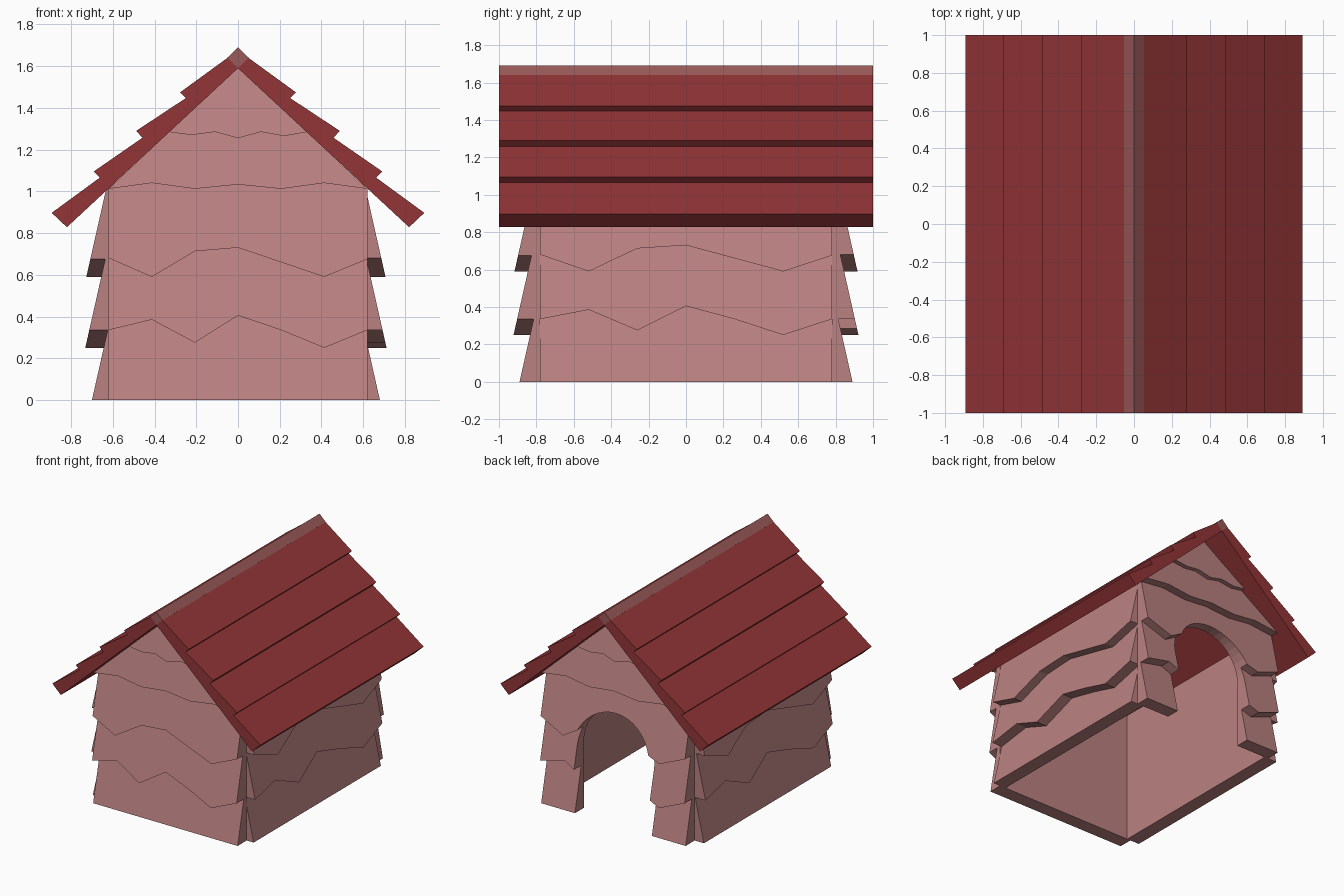
import bpy, bmesh, math
from mathutils import Matrix

if "Cube" in bpy.data.objects:
    bpy.data.objects.remove(bpy.data.objects["Cube"])


def material(name, rgb):
    m = bpy.data.materials.new(name)
    m.diffuse_color = (*rgb, 1)
    m.use_nodes = True
    m.node_tree.nodes["Principled BSDF"].inputs["Base Color"].default_value = m.diffuse_color
    return m


WALL = material("wall_paint", (0.50, 0.22, 0.22))
ROOF = material("roof_paint", (0.29, 0.035, 0.038))
CAP = material("ridge_paint", (0.33, 0.10, 0.10))


def prism(name, outline, near, far, mat=None, angle=0.0):
    """Outline in (u, z) joined between depth functions near(z) and far(z) along -y."""
    bm = bmesh.new()
    a = [bm.verts.new((u, -near(z), z)) for u, z in outline]
    b = [bm.verts.new((u, -far(z), z)) for u, z in outline]
    bm.faces.new(a)
    bm.faces.new(b[::-1])
    n = len(a)
    for i in range(n):
        j = (i + 1) % n
        bm.faces.new((a[j], a[i], b[i], b[j]))
    bmesh.ops.recalc_face_normals(bm, faces=bm.faces)
    bm.transform(Matrix.Rotation(angle, 4, 'Z'))
    me = bpy.data.meshes.new(name)
    bm.to_mesh(me)
    bm.free()
    ob = bpy.data.objects.new(name, me)
    bpy.context.collection.objects.link(ob)
    if mat:
        me.materials.append(mat)
    return ob


# Ragged lower edges of the clapboards, evenly spaced across the wall
EDGES = [
    [0] * 7,
    [0.335, 0.385, 0.275, 0.405, 0.335, 0.25, 0.335],
    [0.68, 0.59, 0.713, 0.73, 0.66, 0.59, 0.675],
    [1.012, 1.04, 1.012, 1.033, 1.012, 1.04, 1.012],
    [1.284, 1.27, 1.285, 1.255, 1.285, 1.265, 1.284],
]
# Reference height and thickness of each clapboard
BOARDS = [(0, 0.11), (0.25, 0.142), (0.59, 0.137), (1.01, 0.11), (1.255, 0.09)]
TAPER = 0.225


def edge(row, half):
    return [(half * (i - 3) / 3, z) for i, z in enumerate(EDGES[row])]


def wall(name, angle, half, inner, gable):
    boards = []
    for r in range(5 if gable else 3):
        low = edge(r, 0.33 if r == 4 else half)
        if r == 4:
            high = [(0, 1.59)]
        elif r == 2 and not gable:
            high = [(-half, 1.04), (half, 1.04)]
        else:
            high = edge(r + 1, 0.33 if r == 3 else half)
        z0, t0 = BOARDS[r]
        boards.append(prism(
            f"{name}_board_{r + 1}", low + high[::-1],
            lambda z: inner,
            lambda z, z0=z0, t0=t0: inner + t0 - TAPER * (z - z0),
            WALL, angle))
    return boards


wall("front", 0, 0.62, 0.78, True)
wall("right", math.pi / 2, 0.78, 0.57, False)
wall("left", -math.pi / 2, 0.78, 0.59, False)
back = wall("back", math.pi, 0.62, 0.78, True)

# Arched doorway cut through the back wall
R, SPRING = 0.33, 0.52
arch = [(-R, -0.1), (R, -0.1)]
arch += [(R * math.cos(math.pi * i / 20), SPRING + R * math.sin(math.pi * i / 20))
         for i in range(21)]
cutter = prism("door_cutter", arch, lambda z: -0.6, lambda z: -1.2)
cutter.hide_render = True
for ob in back[:3]:
    mod = ob.modifiers.new("doorway", 'BOOLEAN')
    mod.operation = 'DIFFERENCE'
    mod.solver = 'EXACT'
    mod.object = cutter
    bpy.context.view_layer.objects.active = ob
    bpy.ops.object.modifier_apply(modifier=mod.name)
bpy.data.objects.remove(cutter)

# Stepped roof slopes
slope = [(0, 1.59), (0.05, 1.64), (0.277, 1.475), (0.25, 1.447), (0.488, 1.29),
         (0.458, 1.257), (0.692, 1.095), (0.662, 1.066), (0.893, 0.897), (0.82, 0.828)]
for side, s in (("right", 1), ("left", -1)):
    prism(f"{side}_roof", [(s * x, z) for x, z in slope],
          lambda z: -1, lambda z: 1, ROOF)

# Ridge cap
prism("ridge_cap", [(0, 1.59), (0.052, 1.64), (0, 1.69), (-0.052, 1.64)],
      lambda z: -1, lambda z: 1, CAP)
